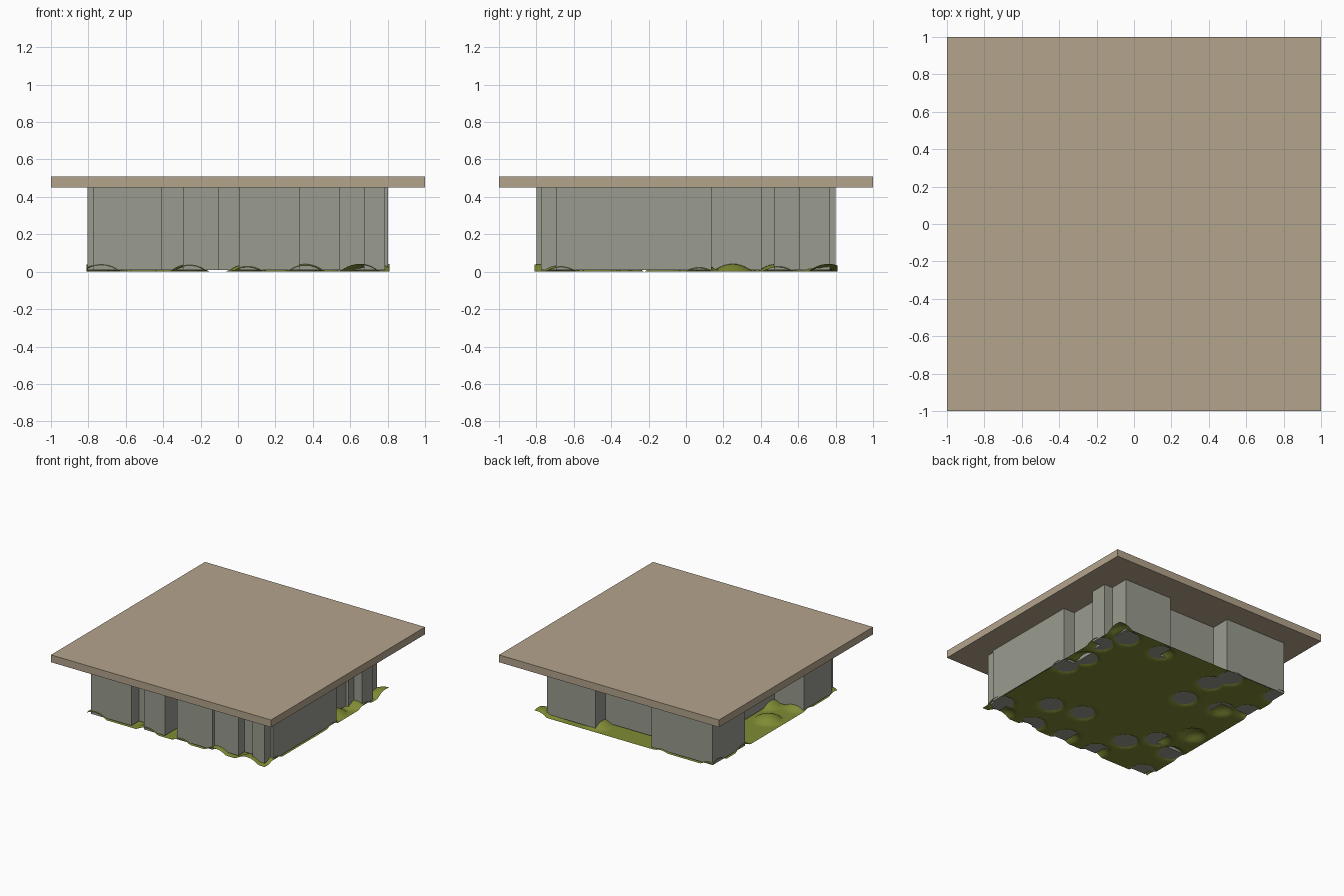
import bpy, bmesh, math

if "Cube" in bpy.data.objects:
    bpy.data.objects.remove(bpy.data.objects["Cube"])


def material(name, rgb):
    m = bpy.data.materials.new(name)
    m.diffuse_color = (*rgb, 1.0)
    m.use_nodes = True
    m.node_tree.nodes["Principled BSDF"].inputs["Base Color"].default_value = m.diffuse_color
    return m


tan = material("tan_slab", (0.456, 0.371, 0.262))
grey = material("grey_stone", (0.32, 0.33, 0.275))
green = material("moss_green", (0.22, 0.26, 0.035))


def add_object(name, bm, mat):
    mesh = bpy.data.meshes.new(name)
    bm.to_mesh(mesh)
    bm.free()
    mesh.materials.append(mat)
    obj = bpy.data.objects.new(name, mesh)
    bpy.context.collection.objects.link(obj)
    return obj


def box(name, x0, x1, y0, y1, z0, z1, mat):
    bm = bmesh.new()
    bmesh.ops.create_cube(bm, size=1)
    for v in bm.verts:
        v.co.x = x1 if v.co.x > 0 else x0
        v.co.y = y1 if v.co.y > 0 else y0
        v.co.z = z1 if v.co.z > 0 else z0
    return add_object(name, bm, mat)


# Flat slab on top
box("top_slab", -1, 1, -1, 1, 0.45, 0.51, tan)

# Stone blocks: a core with blocks stepping in and out around it
blocks = {
    "core": (-0.54, 0.70, -0.62, 0.64),
    "front_left": (-0.775, -0.41, -0.80, -0.45),
    "front_left_infill": (-0.45, -0.25, -0.70, -0.45),
    "front_narrow": (-0.295, -0.105, -0.80, -0.45),
    "front_middle": (0.005, 0.33, -0.80, -0.45),
    "front_right": (0.30, 0.545, -0.775, -0.45),
    "front_corner": (0.675, 0.785, -0.775, -0.45),
    "right_long": (0.40, 0.803, -0.695, 0.135),
    "right_small": (0.45, 0.80, 0.47, 0.61),
    "back_right": (0.285, 0.725, 0.40, 0.77),
    "back_left": (-0.803, -0.245, 0.38, 0.80),
    "left_front": (-0.805, -0.54, -0.745, -0.38),
}
for name, (x0, x1, y0, y1) in blocks.items():
    box("stone_" + name, x0, x1, y0, y1, 0.01, 0.45, grey)

# Moss sheet with rounded bumps
bumps = [(0.44, -0.45), (0.18, -0.39), (-0.34, -0.51), (-0.51, -0.33),
         (-0.72, -0.43), (-0.67, -0.11), (-0.27, 0.27), (-0.585, 0.32),
         (-0.27, 0.57), (-0.34, 0.72), (-0.78, 0.74), (-0.757, 0.42),
         (0.31, 0.68), (0.64, 0.68), (0.74, 0.49), (0.69, 0.25),
         (0.73, 0.07), (0.74, -0.67), (0.36, -0.76), (0.05, -0.74),
         (-0.26, -0.76), (-0.73, -0.77), (0.65, -0.78), (0.79, 0.76)]
bm = bmesh.new()
bmesh.ops.create_grid(bm, x_segments=72, y_segments=72, size=0.81)
for v in bm.verts:
    for bx, by in bumps:
        t = math.hypot(v.co.x - bx, v.co.y - by) / 0.105
        if t < 1:
            v.co.z = max(v.co.z, 0.042 * (1 - t * t) ** 0.9)
for f in bm.faces:
    f.smooth = True
add_object("moss_sheet", bm, green)
